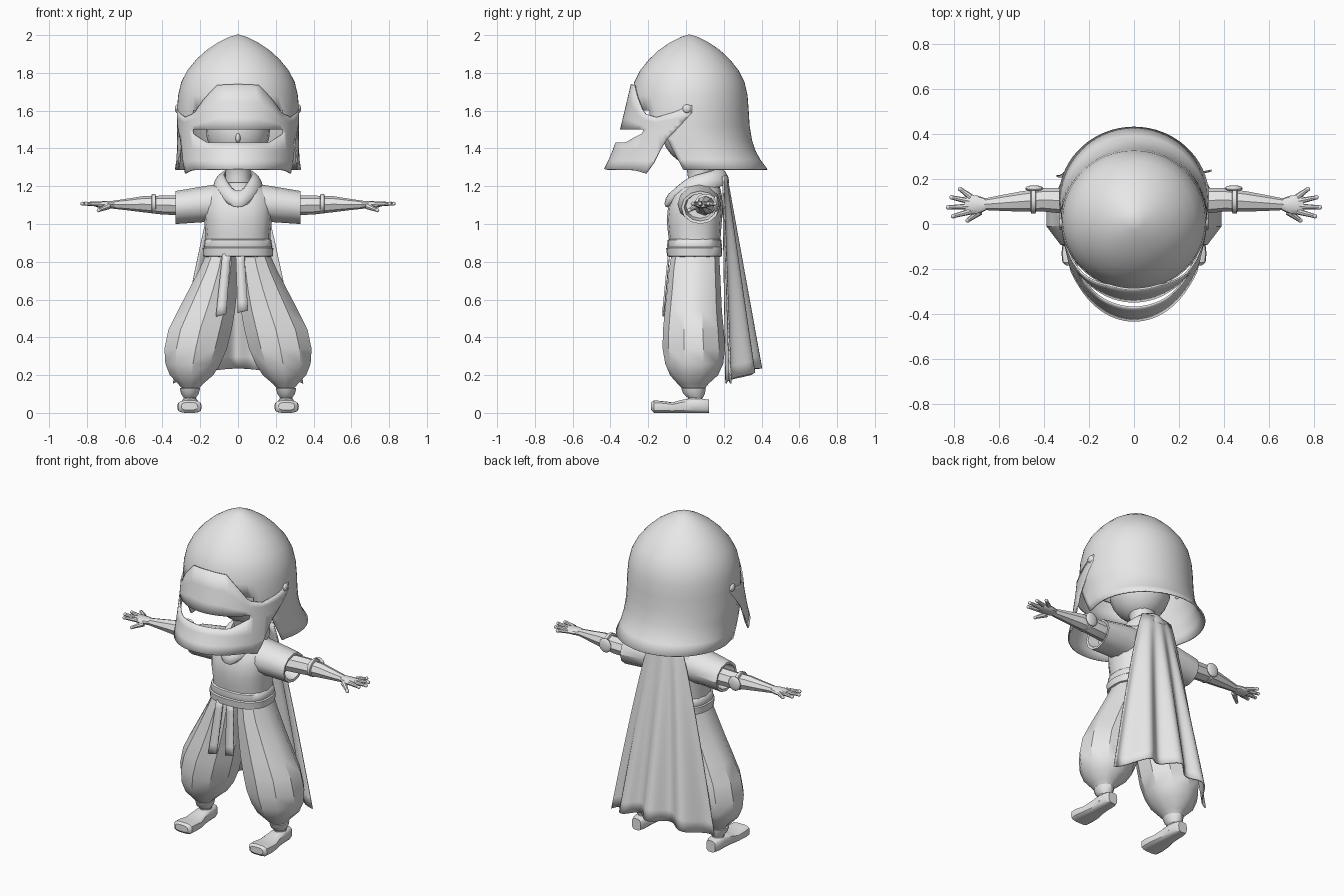
import bpy, bmesh
from math import sin, cos, pi, radians, copysign
from mathutils import Vector, Matrix

if "Cube" in bpy.data.objects:
    bpy.data.objects.remove(bpy.data.objects["Cube"])

grey = bpy.data.materials.new("light_grey")
grey.use_nodes = True
COLOR = (0.8, 0.8, 0.8, 1)
grey.diffuse_color = COLOR
grey.node_tree.nodes["Principled BSDF"].inputs["Base Color"].default_value = COLOR


def finish(name, bm, mirror=False, thick=0, angle=35):
    """Turn a bmesh into a shaded object with optional thickness and mirroring."""
    bmesh.ops.remove_doubles(bm, verts=bm.verts, dist=0.0005)
    bmesh.ops.recalc_face_normals(bm, faces=bm.faces)
    me = bpy.data.meshes.new(name)
    bm.to_mesh(me)
    bm.free()
    me.materials.append(grey)
    ob = bpy.data.objects.new(name, me)
    bpy.context.collection.objects.link(ob)
    if thick:
        m = ob.modifiers.new("thickness", "SOLIDIFY")
        m.thickness, m.offset = thick, 0
    if mirror:
        ob.modifiers.new("mirror", "MIRROR").use_mirror_merge = False
    bpy.ops.object.select_all(action="DESELECT")
    ob.select_set(True)
    bpy.context.view_layer.objects.active = ob
    bpy.ops.object.shade_smooth_by_angle(angle=radians(angle))
    return ob


def add_grid(bm, nu, nv, point, keep=lambda i, j: True):
    vs = [[bm.verts.new(point(i, j)) for i in range(nu + 1)] for j in range(nv + 1)]
    for j in range(nv):
        for i in range(nu):
            if keep(i, j):
                bm.faces.new((vs[j][i], vs[j][i + 1], vs[j + 1][i + 1], vs[j + 1][i]))
    return vs


def add_loft(bm, axis, rings, sides, power=1.0, turn=0.0):
    """Rings are (station, a0, a1, b0, b1): oval sections boxed along an axis."""
    def point(i, j):
        t, a0, a1, b0, b1 = rings[j]
        w = 2 * pi * (i % sides + turn) / sides
        c, s = (copysign(abs(f) ** power, f) for f in (cos(w), sin(w)))
        a = (a0 + a1 + (a1 - a0) * c) / 2
        b = (b0 + b1 + (b1 - b0) * s) / 2
        return {"x": (t, a, b), "y": (a, t, b), "z": (a, b, t)}[axis]
    vs = add_grid(bm, sides, len(rings) - 1, point)
    for row in (vs[0], vs[-1]):
        bm.faces.new(row[:-1])


def loft(name, axis, rings, sides=16, mirror=False, power=1.0, turn=0.0, angle=35):
    bm = bmesh.new()
    add_loft(bm, axis, rings, sides, power, turn)
    return finish(name, bm, mirror, angle=angle)


def add_ball(bm, center, size):
    bmesh.ops.create_uvsphere(bm, u_segments=20, v_segments=12, radius=1,
                              matrix=Matrix.Translation(center) @ Matrix.Diagonal((*size, 1)))


def ball(name, center, size, mirror=False):
    bm = bmesh.new()
    add_ball(bm, center, size)
    return finish(name, bm, mirror)


def add_rod(bm, p, q, r0, r1):
    p, q = Vector(p), Vector(q)
    turn = (q - p).to_track_quat("Z", "Y").to_matrix().to_4x4()
    bmesh.ops.create_cone(bm, cap_ends=True, segments=8, radius1=r0, radius2=r1,
                          depth=(q - p).length, matrix=Matrix.Translation((p + q) / 2) @ turn)


def interp(x, table):
    for (x0, y0), (x1, y1) in zip(table, table[1:]):
        if x <= x1:
            return y0 + (y1 - y0) * max(0, x - x0) / (x1 - x0)
    return table[-1][1]


# Helmet dome with a face opening and a neck guard flaring to the back
PROFILE = [(0, 2.0), (.045, 1.986), (.1, 1.958), (.16, 1.917), (.212, 1.868), (.258, 1.81),
           (.288, 1.75), (.304, 1.68), (.31, 1.6), (.31, 1.52), (.31, 1.44), (.308, 1.39),
           (.306, 1.34), (.304, 1.287)]
SEGS, OPEN, EDGE = 60, 8, 48

def dome_point(i, j):
    r, z = PROFILE[j]
    deg = 360 * i / SEGS
    side = min(deg, 360 - deg)
    start = interp(z, [(1.287, 84), (1.44, 69), (1.52, EDGE)])
    if side >= EDGE:
        side = start + (side - EDGE) * (180 - start) / (180 - EDGE)
    w = radians(side if deg <= 180 else 360 - side)
    r += max(0, -cos(w)) * interp(z, [(1.287, .107), (1.34, .065), (1.39, .037), (1.44, .018), (1.55, 0)])
    return (1.03 * r * sin(w), .018 - r * cos(w), z)

bm = bmesh.new()
add_grid(bm, SEGS, len(PROFILE) - 1, dome_point,
         lambda i, j: PROFILE[j][1] >= 1.65 or OPEN <= i < SEGS - OPEN)
finish("helmet_dome", bm, thick=.008)

# Visor and jaw guard with an eye slit, running back to the side pivots
VSEGS, VROWS = 46, 7

def visor_point(i, j):
    deg = -92 + 4 * i
    a = abs(deg)
    top = interp(a, [(0, 1.74), (20, 1.735), (34, 1.66), (46, 1.585), (60, 1.565), (75, 1.59), (92, 1.63)])
    low = interp(a, [(0, 1.29), (50, 1.285), (61, 1.265), (70, 1.44), (92, 1.59)])
    lift = interp(a, [(0, 0), (30, 0), (48, .05)])
    z = [top, top * .6 + 1.5 * .4, top * .25 + 1.5 * .75, 1.5, 1.43 + lift, 1.39, 1.335, low][j]
    z = max(z, low)
    front = interp(z, [(1.26, .465), (1.29, .45), (1.36, .415), (1.43, .39), (1.5, .365), (1.74, .308)])
    w = radians(deg)
    return (.32 * sin(w), .02 - front * cos(w), z)

bm = bmesh.new()
add_grid(bm, VSEGS, VROWS, visor_point, lambda i, j: j != 3 or not 11 <= i < VSEGS - 11)
bmesh.ops.dissolve_degenerate(bm, edges=bm.edges, dist=.0005)
finish("visor", bm, thick=.008)

ball("visor_pivot", (.32, .005, 1.61), (.014, .023, .023), True)

# Head and neck under the helmet
bm = bmesh.new()
add_ball(bm, (0, .05, 1.5), (.17, .18, .19))
add_ball(bm, (0, -.125, 1.455), (.013, .02, .025))
finish("head", bm)
loft("neck", "z", [(1.15, -.08, .08, .01, .16), (1.25, -.065, .065, .01, .14),
                   (1.32, -.07, .07, -.0, .14), (1.39, -.11, .11, -.05, .16)])

# Shirt body and sleeves
loft("shirt", "z", [(.88, -.172, .172, -.085, .18), (.95, -.172, .172, -.095, .185),
                    (1.02, -.18, .18, -.102, .19), (1.09, -.185, .185, -.095, .195),
                    (1.15, -.18, .18, -.07, .19), (1.195, -.14, .14, -.04, .18),
                    (1.22, -.08, .08, -.01, .16)], power=.85)
loft("sleeve", "x", [(.08, -.04, .18, 1.0, 1.215), (.18, -.045, .185, 1.01, 1.2),
                     (.33, -.025, .175, 1.0, 1.175), (.328, -.01, .16, 1.015, 1.16),
                     (.26, 0, .15, 1.03, 1.16)], 12, True)

# Scarf wrapped round the neck, dipping to a point at the front
def scarf_point(i, j):
    w, t = 2 * pi * i / 32, 2 * pi * j / 10
    front = max(0, cos(w)) ** 3
    r = .1 + .032 * cos(t)
    return (r * sin(w), .07 - (r + .027 + .025 * front) * cos(w),
            1.22 - .03 * cos(w) - .058 * front + .038 * sin(t) - .025 * cos(t))

bm = bmesh.new()
add_grid(bm, 32, 10, scarf_point)
finish("scarf", bm, angle=60)

# Belt and hanging sash ends
loft("belt", "z", [(.825, -.17, .17, -.085, .18), (.83, -.185, .185, -.1, .19),
                   (.872, -.187, .187, -.105, .192), (.877, -.18, .18, -.098, .188),
                   (.882, -.182, .182, -.1, .19), (.915, -.176, .176, -.098, .188),
                   (.92, -.168, .168, -.09, .18)], 24, power=.8, angle=50)
for side, x0, x1, z1 in (("right", -.06, -.09, .51), ("left", .01, .026, .53)):
    bm = bmesh.new()
    add_grid(bm, 1, 6, lambda i, j: (x0 + (x1 - x0) * j / 6 + (i - .5) * (.045 + .01 * j / 6),
                                     -.09 - .03 * j / 6, .84 + (z1 - .84) * j / 6 + .012 * i))
    finish("sash_end_" + side, bm, thick=.01)

# Baggy pleated trouser legs
loft("trouser_leg", "z", [(.85, .0, .168, -.075, .175), (.76, -.005, .21, -.09, .18),
                          (.65, -.002, .268, -.1, .185), (.54, .008, .327, -.112, .19),
                          (.44, .025, .377, -.122, .2), (.34, .05, .398, -.124, .207),
                          (.26, .085, .392, -.11, .197), (.2, .125, .367, -.085, .17),
                          (.155, .18, .322, -.045, .12), (.13, .205, .3, -.02, .1)], 10, True, turn=.5, angle=34)

# Ankles, wraps and shoes
loft("ankle", "z", [(.03, .21, .3, .0, .1), (.08, .222, .288, .01, .085), (.15, .215, .295, -.005, .095)], 12, True)
loft("ankle_wrap", "z", [(.08, .222, .288, .01, .09), (.102, .208, .302, -.015, .1),
                         (.13, .2, .308, -.025, .105), (.137, .225, .285, .0, .09)], 12, True)
loft("shoe", "y", [(-.185, .215, .3, .015, .055), (-.17, .195, .318, .0, .066), (-.13, .192, .322, .0, .064),
                   (-.07, .195, .315, .0, .056), (-.02, .205, .305, .0, .07), (.04, .21, .3, .0, .08),
                   (.09, .212, .298, .0, .075), (.122, .225, .285, .0, .07)], 14, True, power=.6)

# Arms, elbow bands and elbow pads
loft("arm", "x", [(.25, .04, .16, 1.045, 1.15), (.4, .055, .16, 1.05, 1.15), (.5, .055, .145, 1.062, 1.148),
                  (.58, .058, .13, 1.072, 1.135), (.67, .062, .112, 1.082, 1.122)], 8, True)
loft("elbow_band", "x", [(.435, .055, .155, 1.06, 1.15), (.438, .047, .163, 1.055, 1.16),
                         (.456, .047, .163, 1.055, 1.16), (.459, .055, .155, 1.06, 1.15)], 14, True)
ball("elbow_pad", (.443, .158, 1.107), (.04, .014, .043), True)

# Hands with spread fingers
bm = bmesh.new()
add_loft(bm, "x", [(.655, .062, .112, 1.084, 1.122), (.69, .045, .125, 1.082, 1.122),
                   (.73, .042, .13, 1.085, 1.12), (.752, .05, .122, 1.09, 1.115)], 12)
for y0, x1, y1 in ((.12, .772, .155), (.1, .81, .118), (.078, .825, .074), (.056, .803, .035)):
    add_rod(bm, (.725, y0, 1.105), (x1, y1, 1.108), .014, .009)
    add_ball(bm, (x1, y1, 1.108), (.01, .01, .01))
add_rod(bm, (.685, .055, 1.095), (.738, .016, 1.072), .017, .009)
add_ball(bm, (.738, .016, 1.072), (.01, .01, .01))
finish("hand", bm, True)

# Long cape with folds that deepen toward the hem
def cape_point(i, j):
    u, v = i / 24 - 1, j / 16
    bow = 1 - u * u
    fold = .035 * cos(3.4 * pi * u + .4)
    return (u * (.105 + .24 * v ** .85),
            .195 + .02 * bow + v * (.04 + .11 * bow + fold),
            1.255 - v * (1.1 - .08 * bow))

bm = bmesh.new()
add_grid(bm, 48, 16, cape_point)
finish("cape", bm, thick=.008, angle=40)
